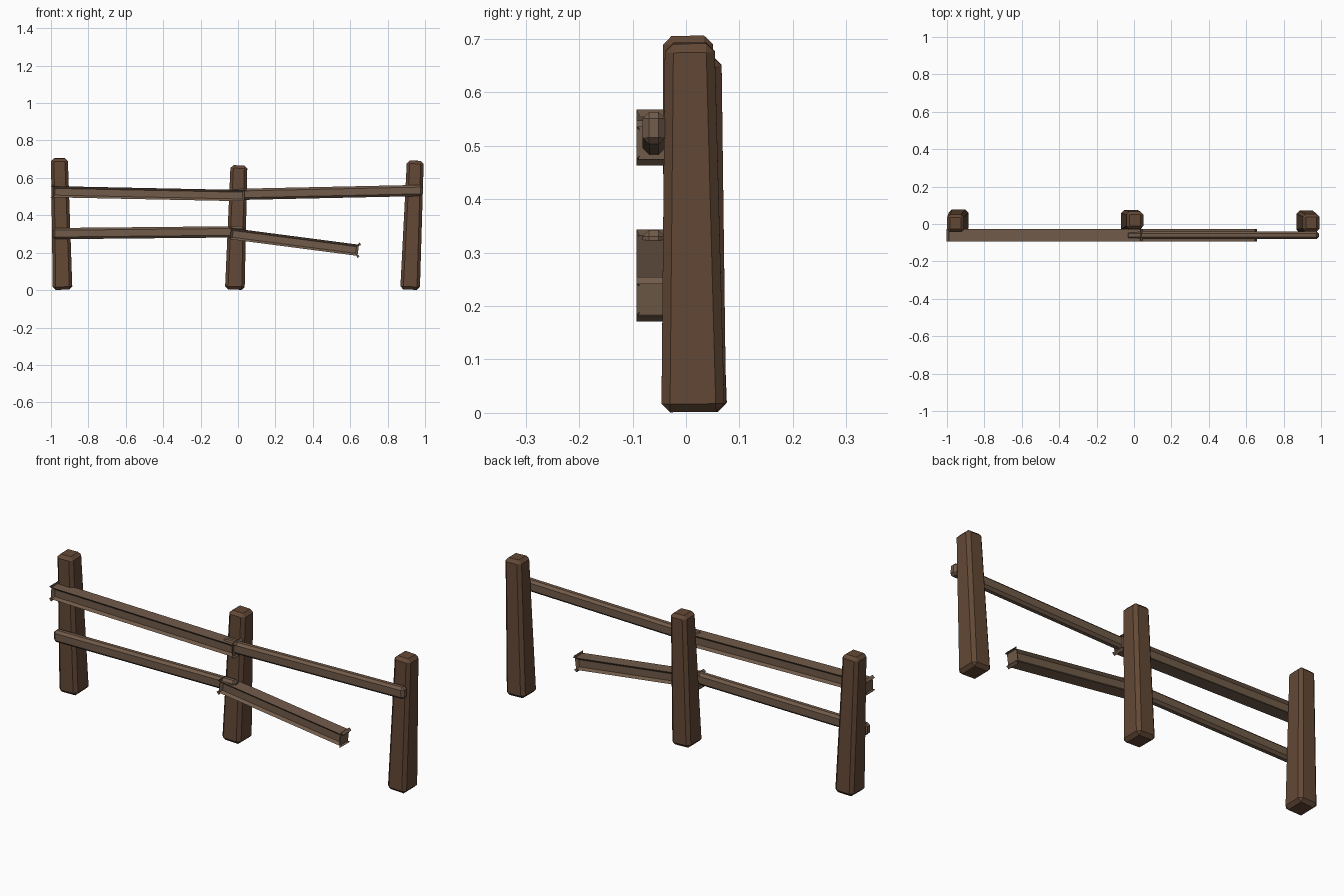
import bpy, bmesh
from mathutils import Vector, Matrix

if "Cube" in bpy.data.objects:
    bpy.data.objects.remove(bpy.data.objects["Cube"])


def material(name, rgb):
    m = bpy.data.materials.new(name)
    m.diffuse_color = (*rgb, 1)
    m.use_nodes = True
    m.node_tree.nodes["Principled BSDF"].inputs["Base Color"].default_value = m.diffuse_color
    return m


post_wood = material("post_wood", (0.125, 0.065, 0.036))
rail_wood = material("rail_wood", (0.165, 0.105, 0.068))


def beam(name, start, end, size0, size1, bevel, mat):
    """Chamfered, tapered timber between two points; sizes are (across, depth in y)."""
    a, b = Vector(start), Vector(end)
    axis = (b - a).normalized()
    side = Vector((0, 1, 0)).cross(axis).normalized()
    depth = axis.cross(side)
    bm = bmesh.new()
    bmesh.ops.create_cube(bm, size=1)
    for v in bm.verts:
        c, s = (a, size0) if v.co.z < 0 else (b, size1)
        v.co = c + side * v.co.x * s[0] + depth * v.co.y * s[1]
    bmesh.ops.bevel(bm, geom=bm.edges[:], offset=bevel, segments=1,
                    affect='EDGES', profile=0.5)
    bmesh.ops.recalc_face_normals(bm, faces=bm.faces[:])
    me = bpy.data.meshes.new(name)
    bm.to_mesh(me)
    bm.free()
    me.materials.append(mat)
    ob = bpy.data.objects.new(name, me)
    bpy.context.collection.objects.link(ob)
    return ob


# Leaning posts
for name, foot, top in [
    ("left_post", (-0.938, 0.018, 0.003), (-0.955, 0.003, 0.705)),
    ("middle_post", (-0.017, 0.016, 0.003), (0.005, 0.020, 0.667)),
    ("right_post", (0.920, 0.013, 0.003), (0.948, 0.007, 0.692)),
]:
    beam(name, foot, top, (0.105, 0.118), (0.09, 0.093), 0.016, post_wood)

# Sagging rails, the last one broken off short
for name, p, q in [
    ("upper_left_rail", (-0.99, 0.526), (0.035, 0.505)),
    ("upper_right_rail", (-0.04, 0.511), (0.988, 0.533)),
    ("lower_left_rail", (-0.99, 0.302), (0.035, 0.312)),
    ("broken_rail", (-0.04, 0.302), (0.643, 0.213)),
]:
    beam(name, (p[0], -0.06, p[1]), (q[0], -0.06, q[1]),
         (0.06, 0.042), (0.06, 0.042), 0.012, rail_wood)
